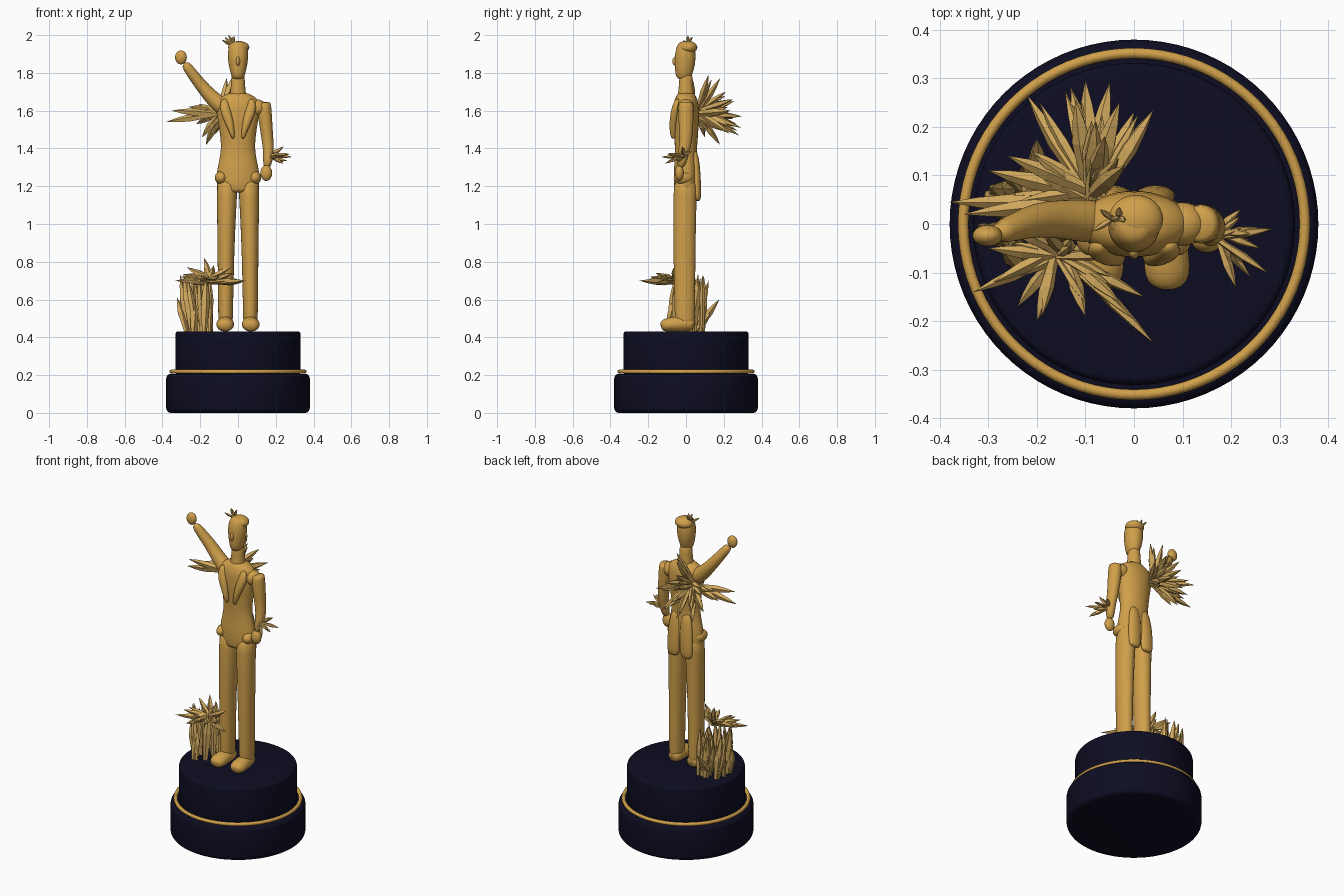
import bpy, bmesh, math, random
from mathutils import Vector

random.seed(4)


def material(name, rgb):
    m = bpy.data.materials.new(name)
    m.diffuse_color = (*rgb, 1)
    return m


GOLD = material("gold", (0.63, 0.35, 0.07))
PALE = material("pale_gold", (0.63, 0.39, 0.11))
NAVY = material("navy", (0.004, 0.004, 0.016))


def finish(name, bm, mat, smooth=True, subsurf=0):
    bmesh.ops.recalc_face_normals(bm, faces=bm.faces)
    me = bpy.data.meshes.new(name)
    bm.to_mesh(me)
    bm.free()
    me.materials.append(mat)
    for p in me.polygons:
        p.use_smooth = smooth
    ob = bpy.data.objects.new(name, me)
    bpy.context.collection.objects.link(ob)
    if subsurf:
        ob.modifiers.new("round", 'SUBSURF').levels = subsurf
    return ob


def add_loft(bm, rings, sides, ref=(0, 1, 0)):
    """Skin of ellipses (x, y, z, width radius, depth radius) along a path."""
    pts = [Vector(r[:3]) for r in rings]
    loops = []
    for i, r in enumerate(rings):
        t = (pts[min(i + 1, len(pts) - 1)] - pts[max(i - 1, 0)]).normalized()
        side = Vector(ref).cross(t).normalized()
        other = t.cross(side)
        loops.append([bm.verts.new(pts[i] + side * r[3] * math.cos(a) + other * r[4] * math.sin(a))
                      for a in (math.tau * k / sides for k in range(sides))])
    for a, b in zip(loops, loops[1:]):
        for k in range(sides):
            bm.faces.new((a[k], a[(k + 1) % sides], b[(k + 1) % sides], b[k]))
    bm.faces.new(loops[0])
    bm.faces.new(loops[-1])


def loft(name, rings, mat=GOLD, ref=(0, 1, 0)):
    bm = bmesh.new()
    add_loft(bm, rings, 20, ref)
    return finish(name, bm, mat, True, 1)


def ball(name, loc, radii, mat=GOLD):
    bm = bmesh.new()
    bmesh.ops.create_uvsphere(bm, u_segments=24, v_segments=14, radius=1)
    bmesh.ops.scale(bm, vec=radii, verts=bm.verts)
    bmesh.ops.translate(bm, vec=loc, verts=bm.verts)
    return finish(name, bm, mat)


def crystals(name, spikes):
    """Faceted shards: (root, tip, thickness)."""
    bm = bmesh.new()
    for root, tip, r in spikes:
        a, b = Vector(root), Vector(tip)
        ref = (0, 1, 0) if abs((b - a).normalized().y) < 0.9 else (0, 0, 1)
        rings = [(*a.lerp(b, f), r * s, r * s * 0.85)
                 for f, s in ((0, 0.55), (0.58, 1), (0.8, 0.62), (1, 0.03))]
        add_loft(bm, rings, 5, ref)
    return finish(name, bm, PALE, False)


def jitter(p, d):
    return tuple(c + random.uniform(-d, d) for c in p)


def burst(name, root, tips, r, extra=1, spread=0.04):
    spikes = []
    for t in tips:
        spikes.append((jitter(root, spread * 0.4), t, r))
        for _ in range(extra):  # shorter companions beside each main shard
            short = Vector(root).lerp(Vector(t), random.uniform(0.6, 0.88))
            spikes.append((jitter(root, spread * 0.4), jitter(short, spread * 0.6), r * 0.75))
    return crystals(name, spikes)


# round stepped plinth with a gold band
def drum(name, r, z0, z1, bevel):
    bm = bmesh.new()
    prof = [(0, z0)]
    for cz, start in ((z0 + bevel, -90), (z1 - bevel, 0)):
        for k in range(5):
            a = math.radians(start + k * 22.5)
            prof.append((r - bevel + bevel * math.cos(a), cz + bevel * math.sin(a)))
    prof.append((0, z1))
    vs = [bm.verts.new((x, 0, z)) for x, z in prof]
    es = [bm.edges.new(p) for p in zip(vs, vs[1:])]
    bmesh.ops.spin(bm, geom=vs + es, axis=(0, 0, 1), cent=(0, 0, 0), angle=math.tau, steps=80)
    bmesh.ops.remove_doubles(bm, verts=bm.verts, dist=1e-4)
    return finish(name, bm, NAVY)


drum("plinth_lower", 0.38, 0, 0.207, 0.025)
drum("plinth_upper", 0.332, 0.2, 0.432, 0.016)
bpy.ops.mesh.primitive_torus_add(location=(0, 0, 0.218), major_radius=0.352, minor_radius=0.011,
                                 major_segments=80, minor_segments=10)
band = bpy.context.object
band.name = "plinth_band"
band.data.materials.append(GOLD)
bpy.ops.object.shade_smooth()

# legs, shoes, coat tails, lapels
for s, side in ((-1, "right"), (1, "left")):
    loft(side + "_leg", [(s * .066, -.005, .45, .036, .05), (s * .066, -.005, .47, .039, .054),
                         (s * .065, -.008, .7, .042, .057), (s * .063, -.008, .95, .047, .06),
                         (s * .058, -.005, 1.18, .055, .063), (s * .056, 0, 1.24, .055, .06)])
    loft(side + "_shoe", [(s * .062, .045, .467, .025, .022), (s * .062, .03, .472, .04, .04),
                          (s * .066, -.03, .472, .043, .042), (s * .068, -.09, .468, .05, .038),
                          (s * .069, -.12, .462, .042, .032), (s * .069, -.134, .458, .02, .018)],
         ref=(0, 0, 1))
    loft(side + "_coat_tail", [(s * .045, .06, 1.12, .03, .014), (s * .045, .06, 1.14, .042, .022),
                               (s * .042, .056, 1.27, .042, .022), (s * .036, .048, 1.36, .034, .02),
                               (s * .034, .042, 1.39, .02, .01)])
    loft(side + "_lapel", [(s * .025, -.066, 1.45, .006, .01), (s * .03, -.07, 1.48, .014, .018),
                           (s * .052, -.066, 1.56, .026, .022), (s * .075, -.055, 1.62, .028, .02),
                           (s * .07, -.04, 1.665, .015, .015)])
    ball(side + "_pocket", (s * .09, -.015, 1.245), (.033, .05, .035))

# torso with coat skirt, neck, head
loft("coat", [(0, 0, z, rx, ry) for z, rx, ry in (
    (1.165, .105, .055), (1.18, .112, .063), (1.25, .116, .066), (1.30, .11, .064), (1.38, .09, .057),
    (1.45, .092, .063), (1.55, .108, .07), (1.62, .12, .07), (1.66, .112, .062), (1.685, .07, .048),
    (1.695, .045, .04))])
loft("neck", [(0, 0, z, r, r) for z, r in ((1.66, .05), (1.69, .042), (1.74, .037), (1.81, .036))])
loft("head", [(0, y, z, rx, ry) for y, z, rx, ry in (
    (-.02, 1.762, .02, .025), (-.016, 1.775, .033, .04), (-.008, 1.82, .046, .052),
    (-.004, 1.88, .056, .057), (-.002, 1.93, .053, .052), (0, 1.96, .038, .038), (0, 1.967, .02, .02))])
ball("nose", (0, -.058, 1.862), (.011, .014, .024))
ball("hair", (.004, .01, 1.935), (.056, .05, .034))

# raised arm with fist, lowered arm with hand
loft("raised_arm", [(-.06, .005, 1.60, .045, .045), (-.10, .006, 1.635, .046, .045),
                    (-.15, .01, 1.68, .038, .04), (-.2, .01, 1.74, .033, .036),
                    (-.25, -.008, 1.805, .028, .028), (-.285, -.02, 1.855, .024, .022)])
ball("raised_fist", (-.302, -.024, 1.882), (.031, .022, .037))
loft("lowered_arm", [(.135, 0, 1.645, .034, .036), (.137, 0, 1.63, .04, .042), (.145, 0, 1.55, .036, .04),
                     (.157, 0, 1.44, .031, .034), (.163, -.012, 1.38, .028, .03),
                     (.152, -.03, 1.29, .023, .023)])
ball("lowered_hand", (.15, -.035, 1.27), (.031, .024, .042))
ball("shoulder", (.1, 0, 1.615), (.05, .045, .045))

# crystal wing growing from the back and shoulder
burst("wing_crystals", (-.08, .055, 1.59), [
    (-.38, .045, 1.54), (-.35, .02, 1.60), (-.30, .11, 1.565), (-.22, .265, 1.53), (-.21, .15, 1.59),
    (-.17, .18, 1.42), (-.10, .295, 1.57), (-.12, .255, 1.65), (-.05, .29, 1.51), (.04, .235, 1.60),
    (0, .23, 1.48), (-.02, .12, 1.79), (-.06, .18, 1.77), (-.08, .21, 1.70), (-.26, .14, 1.62),
    (-.19, .10, 1.46), (-.13, .28, 1.47), (-.03, .25, 1.66)], .021)

# small crystals on the cuff and on the hair
burst("cuff_crystals", (.165, -.02, 1.36), [
    (.285, -.01, 1.355), (.24, -.02, 1.41), (.275, -.1, 1.37), (.21, -.13, 1.355), (.24, -.11, 1.32),
    (.26, -.05, 1.335), (.22, .03, 1.385)], .011, 1, .025)
burst("hair_crystals", (-.035, .01, 1.945), [
    (-.05, .01, 2.0), (-.03, .035, 1.99), (-.085, -.015, 1.975), (-.02, .005, 1.995), (-.07, .03, 1.99)],
      .008, 0, .02)

# rock column of upright shards with a flared crown
column = []
for i in range(26):
    x, y = random.uniform(-.28, -.14), random.uniform(-.10, .09)
    h = random.uniform(.16, .31)
    column.append(((x, y, .43), (x - .02 + random.uniform(-.03, .03), y + random.uniform(-.02, .04), .43 + h),
                   random.uniform(.018, .027)))
for tip in ((-.2, .175, .6), (-.23, .12, .7), (-.18, .13, .53), (-.27, .11, .66)):
    column.append(((-.2, .05, .43), tip, .022))
crystals("column_crystals", column)
burst("crown_crystals", (-.15, -.06, .70), [
    (-.33, -.14, .70), (-.29, -.12, .735), (-.20, -.20, .70), (.04, -.245, .70), (-.03, -.16, .74),
    (-.10, -.19, .72), (-.24, -.17, .68), (-.30, -.05, .72), (-.18, -.02, .82), (-.27, 0, .77),
    (-.13, -.03, .78), (-.04, -.06, .77), (.02, -.15, .69), (-.22, .03, .76)], .016, 1, .03)
